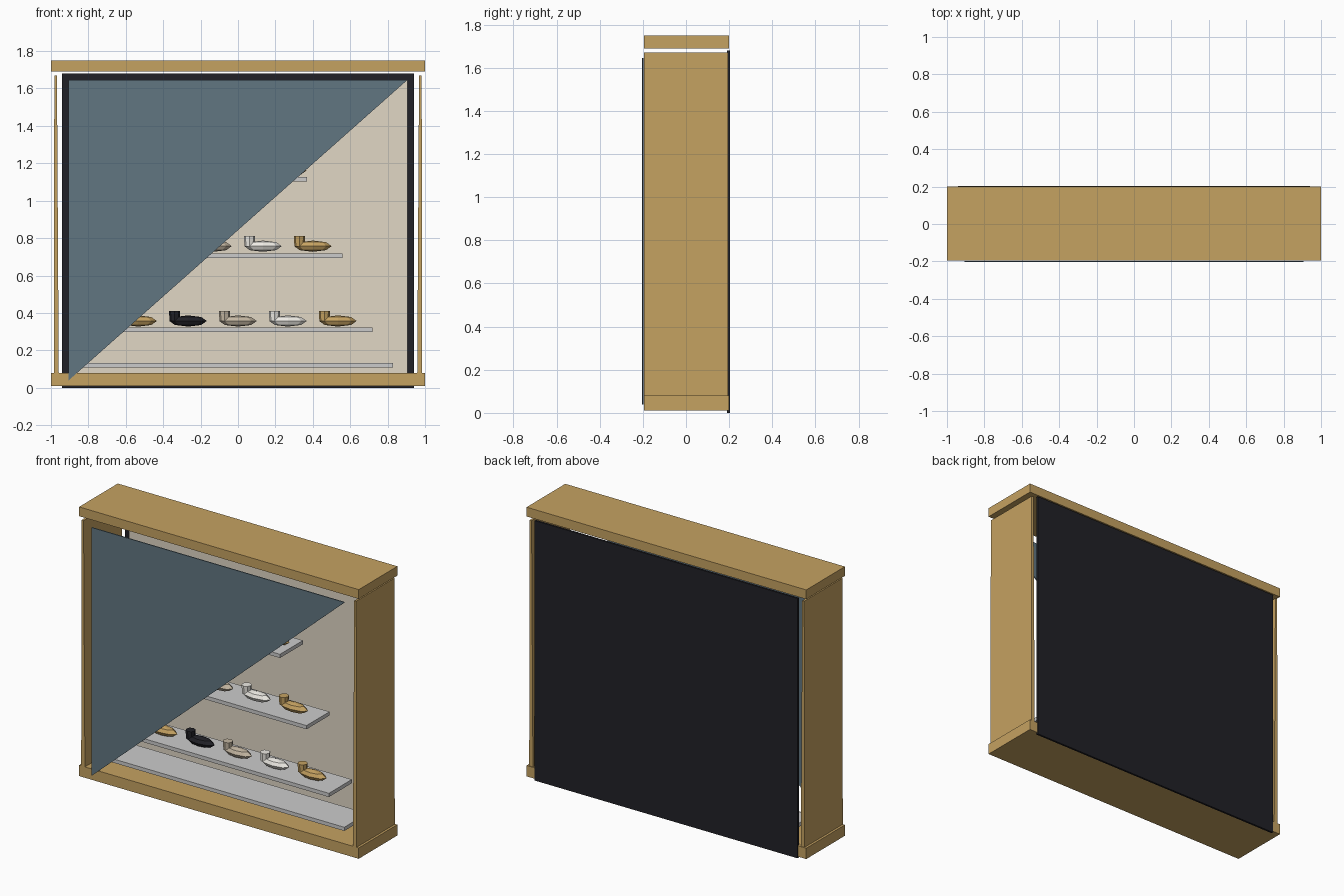
import bpy, bmesh, math
from mathutils import Matrix

if "Cube" in bpy.data.objects:
    bpy.data.objects.remove(bpy.data.objects["Cube"])


def material(name, rgb):
    m = bpy.data.materials.new(name)
    m.diffuse_color = (*rgb, 1)
    m.use_nodes = True
    m.node_tree.nodes["Principled BSDF"].inputs["Base Color"].default_value = m.diffuse_color
    return m


GOLD = material("gold", (0.56, 0.36, 0.12))
DARK = material("dark", (0.015, 0.015, 0.02))
CREAM = material("cream", (0.75, 0.68, 0.56))
GLASS = material("glass", (0.12, 0.18, 0.22))
SILVER = material("silver", (0.65, 0.64, 0.62))
WHITE = material("white", (0.85, 0.83, 0.78))
BEIGE = material("beige", (0.55, 0.47, 0.36))


def finish(name, bm, mat):
    bmesh.ops.recalc_face_normals(bm, faces=bm.faces)
    me = bpy.data.meshes.new(name)
    bm.to_mesh(me)
    bm.free()
    me.materials.append(mat)
    ob = bpy.data.objects.new(name, me)
    bpy.context.collection.objects.link(ob)
    return ob


def box(name, x, y, z, mat):
    size = [b - a for a, b in (x, y, z)]
    mid = [(a + b) / 2 for a, b in (x, y, z)]
    bm = bmesh.new()
    bmesh.ops.create_cube(bm, size=1, matrix=Matrix.Translation(mid) @ Matrix.Diagonal((*size, 1)))
    return finish(name, bm, mat)


def prism(name, profile, y0, y1, mat):
    """Extrude an x-z outline along y."""
    bm = bmesh.new()
    face = bm.faces.new([bm.verts.new((x, y0, z)) for x, z in profile])
    ext = bmesh.ops.extrude_face_region(bm, geom=[face])
    bmesh.ops.translate(bm, vec=(0, y1 - y0, 0),
                        verts=[v for v in ext["geom"] if isinstance(v, bmesh.types.BMVert)])
    return finish(name, bm, mat)


# Gold outer frame
box("top_rail", (-1, 1), (-0.195, 0.2), (1.69, 1.75), GOLD)
box("bottom_rail", (-1, 1), (-0.195, 0.2), (0.01, 0.08), GOLD)
for side, s in (("left", -1), ("right", 1)):
    prism(side + "_post", [(s * 0.958, 0.02), (s * 0.985, 0.02), (s * 0.982, 1.67), (s * 0.968, 1.67)],
          -0.195, 0.195, GOLD)

# Dark back board with cream lining
box("back_board", (-0.94, 0.94), (0.19, 0.203), (0, 1.68), DARK)
box("lining", (-0.905, 0.905), (0.18, 0.19), (0.04, 1.645), CREAM)

# Triangular glass pane
prism("glass_pane", [(-0.905, 0.04), (0.905, 1.645), (-0.905, 1.645)], -0.203, -0.197, GLASS)

# Stepped shelves
for i, (half, z) in enumerate([(0.83, 0.12), (0.72, 0.31), (0.56, 0.705), (0.37, 1.115)]):
    box(f"shelf_{i + 1}", (-half, half), (-0.1, 0.135), (z - 0.012, z + 0.012), SILVER)


# Low-poly shoe: flattened faceted body with a small ankle collar
def shoe(name, x, z, mat):
    bm = bmesh.new()
    bmesh.ops.create_uvsphere(bm, u_segments=8, v_segments=4, radius=1,
                              matrix=Matrix.Translation((x, 0, z + 0.03)) @
                              Matrix.Diagonal((0.1, 0.04, 0.03, 1)))
    bmesh.ops.create_cone(bm, cap_ends=True, segments=8, radius1=0.027, radius2=0.03, depth=0.055,
                          matrix=Matrix.Translation((x - 0.072, 0, z + 0.057)))
    finish(name, bm, mat)


colours = [GOLD, DARK, BEIGE, WHITE]
for row, (count, z) in enumerate([(5, 0.327), (4, 0.727), (3, 1.132)]):
    for i in range(count):
        shoe(f"shoe_{row + 1}_{i + 1}", (i - (count - 1) / 2) * 0.267, z, colours[(i + row) % 4])
